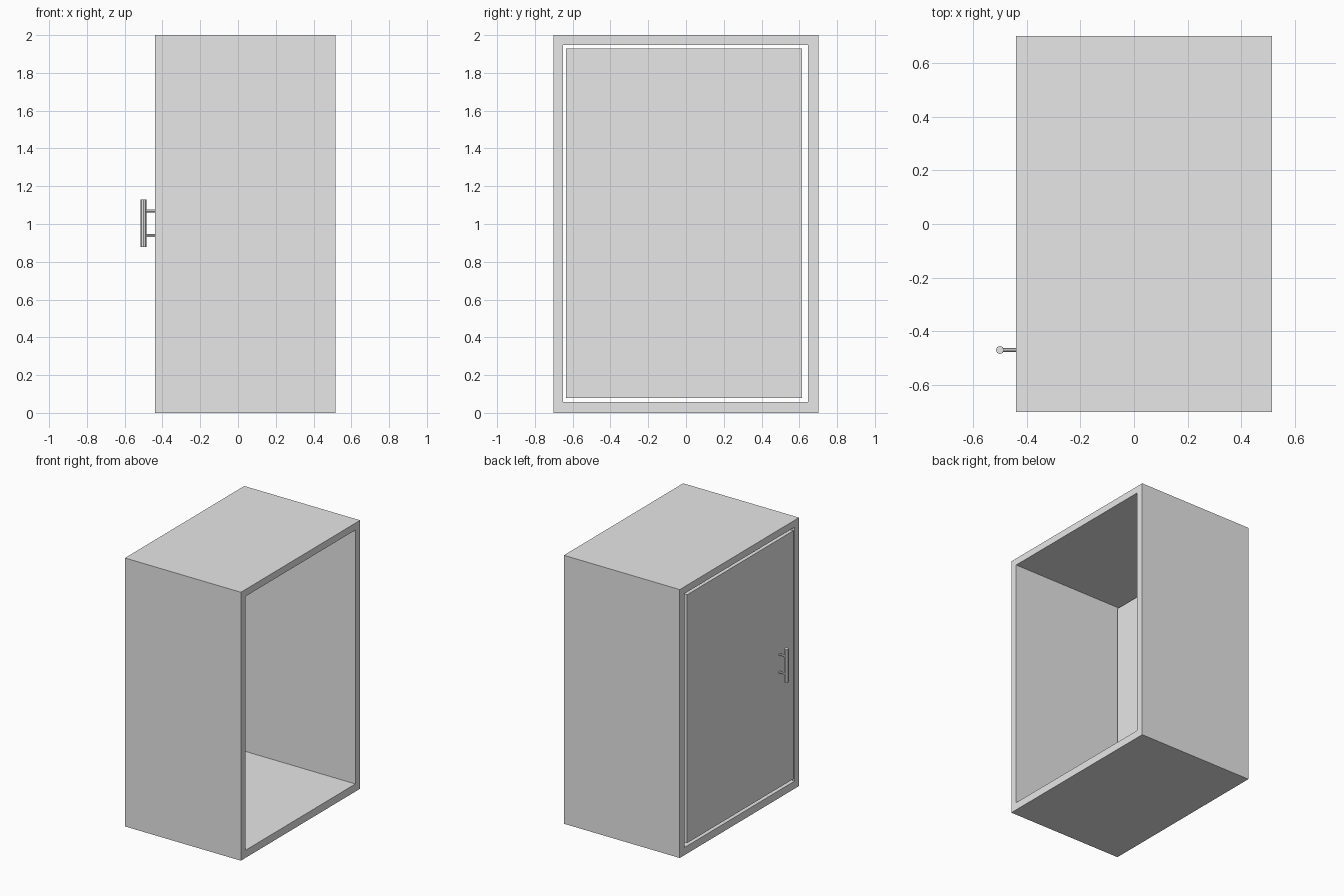
import bpy
import bmesh
import math
from mathutils import Matrix

cube = bpy.data.objects.get("Cube")
if cube:
    bpy.data.objects.remove(cube, do_unlink=True)

# Single plain grey finish
grey = bpy.data.materials.new("plain_grey")
grey.use_nodes = True
grey.diffuse_color = (0.8, 0.8, 0.8, 1)
grey.node_tree.nodes["Principled BSDF"].inputs["Base Color"].default_value = (0.8, 0.8, 0.8, 1)

BACK, DOOR_FACE = 0.515, -0.44    # open end and door end along x
HANDLE_X, HANDLE_Y = -0.50, -0.47


def add_object(name, bm):
    bmesh.ops.recalc_face_normals(bm, faces=bm.faces)
    mesh = bpy.data.meshes.new(name)
    bm.to_mesh(mesh)
    bm.free()
    mesh.materials.append(grey)
    obj = bpy.data.objects.new(name, mesh)
    bpy.context.collection.objects.link(obj)
    return obj


def rect_loop(bm, x, y0, y1, z0, z1):
    return [bm.verts.new((x, y, z)) for y, z in ((y0, z0), (y1, z0), (y1, z1), (y0, z1))]


def box(name, x0, x1, y0, y1, z0, z1):
    bm = bmesh.new()
    size = Matrix.Diagonal((x1 - x0, y1 - y0, z1 - z0, 1))
    place = Matrix.Translation(((x0 + x1) / 2, (y0 + y1) / 2, (z0 + z1) / 2))
    bmesh.ops.create_cube(bm, size=1, matrix=place @ size)
    return add_object(name, bm)


def rod(name, center, radius, length, sides, along_x=False):
    bm = bmesh.new()
    turn = Matrix.Rotation(math.pi / 2 if along_x else 0, 4, 'Y')
    bmesh.ops.create_cone(bm, cap_ends=True, segments=sides, radius1=radius, radius2=radius,
                          depth=length, matrix=Matrix.Translation(center) @ turn)
    return add_object(name, bm)


# Cabinet shell: rectangular tube open at both x ends
bm = bmesh.new()
outer, inner = (-0.702, 0.702, 0, 2), (-0.65, 0.646, 0.057, 1.948)
loops = [rect_loop(bm, x, *rect) for x, rect in
         ((DOOR_FACE, outer), (BACK, outer), (BACK, inner), (DOOR_FACE, inner))]
for a, b in zip(loops, loops[1:] + loops[:1]):
    for i in range(4):
        j = (i + 1) % 4
        bm.faces.new((a[i], a[j], b[j], b[i]))
add_object("cabinet_shell", bm)

# Door panel, with a narrow gap all around
box("door", DOOR_FACE, -0.385, -0.635, 0.615, 0.078, 1.928)

# Handle bar on two short posts
rod("handle_bar", (HANDLE_X, HANDLE_Y, 1.004), 0.015, 0.25, 8)
for label, z in (("lower", 0.938), ("upper", 1.07)):
    rod("handle_post_" + label, ((HANDLE_X + DOOR_FACE) / 2, HANDLE_Y, z), 0.008,
        DOOR_FACE - HANDLE_X, 8, along_x=True)
